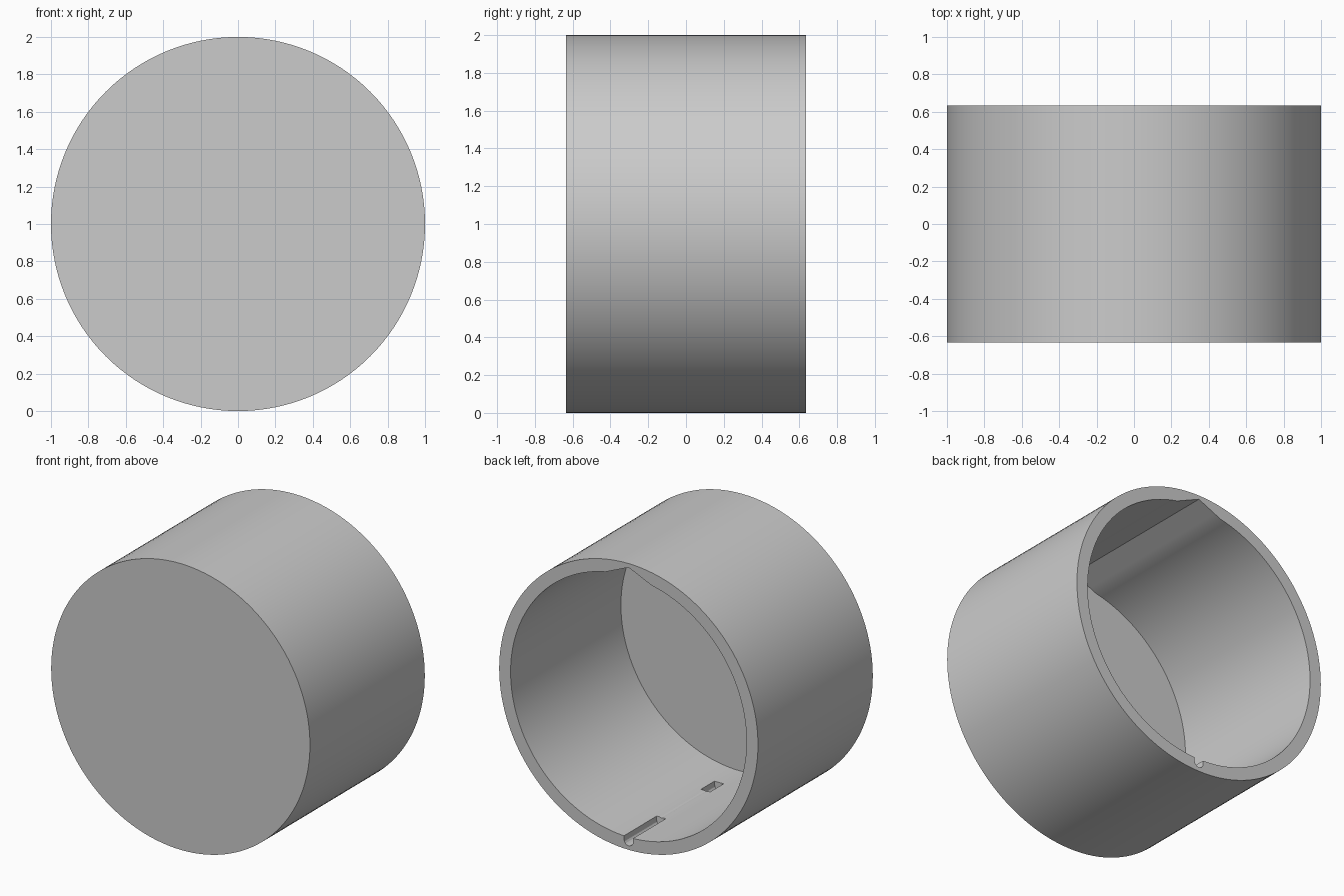
import bpy, bmesh
from math import sin, cos, pi
from mathutils import Vector

cube = bpy.data.objects.get("Cube")
if cube:
    bpy.data.objects.remove(cube, do_unlink=True)

SEGS = 128          # sides of the round wall
HALF = 0.634        # half of the cup's depth along y
INNER = 0.912       # bore radius
FLOOR = 0.05        # thickness of the closed front
GROOVE_TIP = 0.973  # radius at the bottom of the V groove
GROOVE_STEPS = 4    # segments from groove tip to groove edge

grey = bpy.data.materials.new("plain grey")
grey.use_nodes = True
grey.diffuse_color = (0.6, 0.6, 0.6, 1)
grey.node_tree.nodes["Principled BSDF"].inputs["Base Color"].default_value = (0.6, 0.6, 0.6, 1)


def loft(name, rings):
    """Skin a closed solid through rings that share a point count."""
    bm = bmesh.new()
    loops = [[bm.verts.new(p) for p in ring] for ring in rings]
    n = len(loops[0])
    for a, b in zip(loops, loops[1:]):
        for i in range(n):
            j = (i + 1) % n
            bm.faces.new((a[i], a[j], b[j], b[i]))
    bm.faces.new(loops[0])
    bm.faces.new(loops[-1])
    bmesh.ops.recalc_face_normals(bm, faces=bm.faces)
    mesh = bpy.data.meshes.new(name)
    bm.to_mesh(mesh)
    bm.free()
    mesh.materials.append(grey)
    obj = bpy.data.objects.new(name, mesh)
    bpy.context.collection.objects.link(obj)
    return obj


def on_circle(radius, step):
    a = pi / 2 + 2 * pi * step / SEGS
    return Vector((radius * cos(a), 0, 1 + radius * sin(a)))


def bore_point(step):
    """Bore outline: a circle with a shallow V groove at the top."""
    if abs(step) >= GROOVE_STEPS:
        return on_circle(INNER, step)
    edge = on_circle(INNER, GROOVE_STEPS if step > 0 else -GROOVE_STEPS)
    return on_circle(GROOVE_TIP, 0).lerp(edge, abs(step) / GROOVE_STEPS)


def at_depth(points, y):
    return [(p.x, y, p.z) for p in points]


# Cup: closed at the front, open at the back
steps = range(-SEGS // 2, SEGS // 2)
outside = [on_circle(1, s) for s in steps]
bore = [bore_point(s) for s in steps]
cup = loft("cup", [at_depth(outside, -HALF), at_depth(outside, HALF),
                   at_depth(bore, HALF), at_depth(bore, FLOOR - HALF)])


# Pin track in the bottom of the bore: entry slot, shallow channel, pocket
def track_section(depth_in, radius, w=0.035):
    y = HALF - depth_in
    arc = [(w * cos(t * pi / 8), y, 1 - radius + w - w * sin(t * pi / 8)) for t in range(9)]
    return [(w, y, 0.16)] + arc + [(-w, y, 0.16)]


DEEP, SHALLOW = 0.972, 0.915
stations = [(-0.1, DEEP), (0.36, DEEP), (0.362, SHALLOW),
            (0.85, SHALLOW), (0.852, DEEP), (1.0, DEEP)]
cutter = loft("pin_track_cutter", [track_section(d, r) for d, r in stations])
cutter.hide_render = True

cut = cup.modifiers.new("pin_track", "BOOLEAN")
cut.operation = "DIFFERENCE"
cut.solver = "EXACT"
cut.object = cutter

bpy.ops.object.select_all(action="DESELECT")
cup.select_set(True)
bpy.context.view_layer.objects.active = cup
bpy.ops.object.modifier_apply(modifier=cut.name)
bpy.data.objects.remove(cutter, do_unlink=True)
bpy.ops.object.shade_smooth_by_angle(angle=pi / 12)
